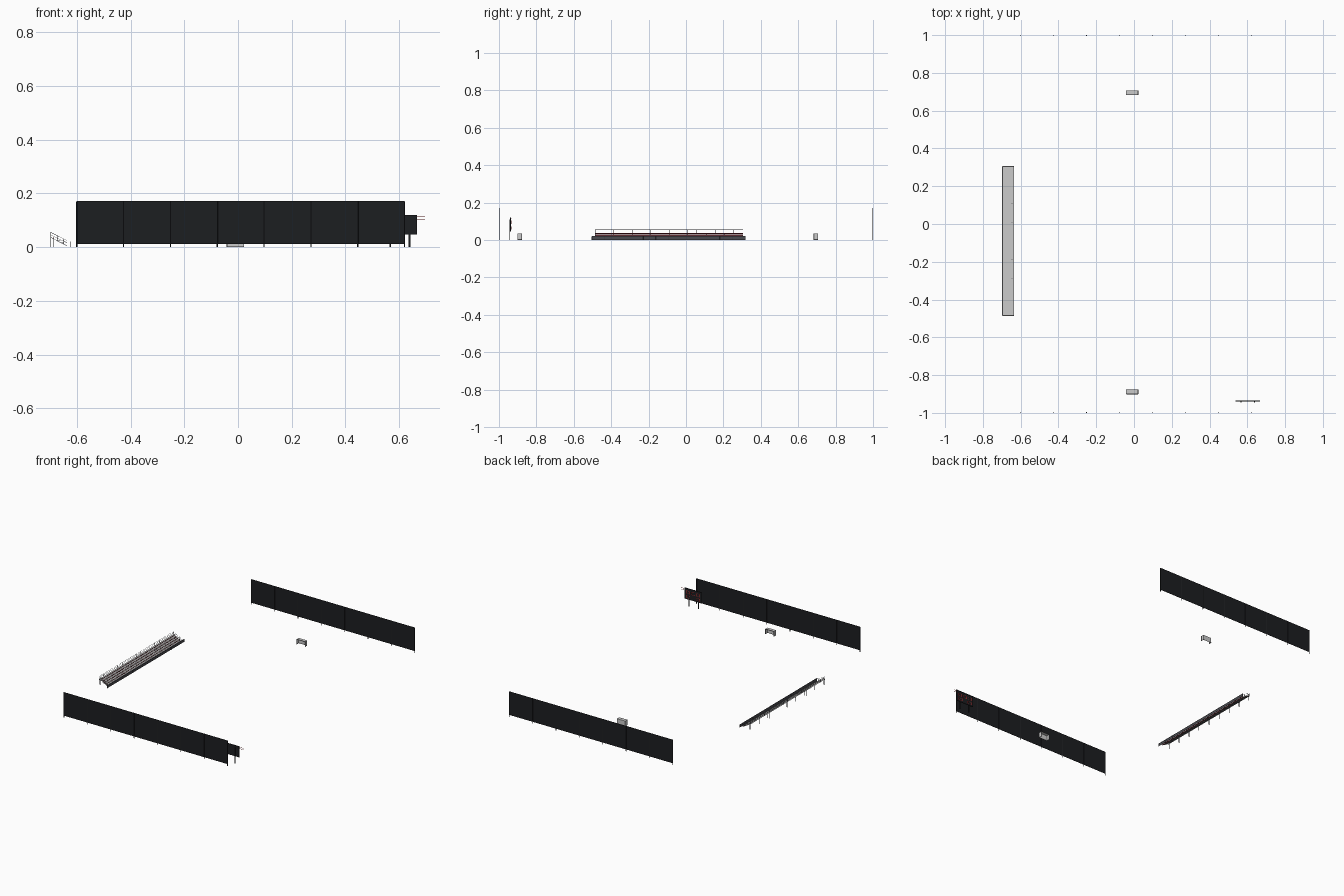
import bpy, bmesh
from mathutils import Vector, Matrix

if "Cube" in bpy.data.objects:
    bpy.data.objects.remove(bpy.data.objects["Cube"])


def material(name, rgb):
    m = bpy.data.materials.new(name)
    m.diffuse_color = (*rgb, 1)
    m.use_nodes = True
    m.node_tree.nodes["Principled BSDF"].inputs["Base Color"].default_value = m.diffuse_color
    return m


BLACK = material("black", (0.012, 0.013, 0.015))
DARK = material("dark_grey", (0.07, 0.07, 0.08))
RED = material("dark_red", (0.22, 0.012, 0.02))
LIGHT_RED = material("light_red", (0.6, 0.03, 0.03))


def finish(name, bm, mat=None):
    me = bpy.data.meshes.new(name)
    bm.to_mesh(me)
    bm.free()
    ob = bpy.data.objects.new(name, me)
    bpy.context.collection.objects.link(ob)
    if mat:
        me.materials.append(mat)
    return ob


def add_box(bm, x0, x1, y0, y1, z0, z1):
    mat = Matrix.Translation(((x0 + x1) / 2, (y0 + y1) / 2, (z0 + z1) / 2))
    mat = mat @ Matrix.Diagonal((x1 - x0, y1 - y0, z1 - z0, 1))
    bmesh.ops.create_cube(bm, size=1, matrix=mat)


def boxes(name, dims, mat=None):
    bm = bmesh.new()
    for d in dims:
        add_box(bm, *d)
    return finish(name, bm, mat)


def rods(name, pairs, r, mat=None):
    bm = bmesh.new()
    for a, b in pairs:
        a, b = Vector(a), Vector(b)
        d = b - a
        m = Matrix.Translation((a + b) / 2) @ d.to_track_quat('Z', 'Y').to_matrix().to_4x4()
        bmesh.ops.create_cone(bm, cap_ends=True, segments=8, radius1=r, radius2=r,
                              depth=d.length, matrix=m)
    return finish(name, bm, mat)


# Tall fences at both ends of the pitch
FX0, FX1, FTOP = -0.60, 0.62, 0.17
for side, y in (("front", -0.998), ("back", 0.998)):
    boxes(side + "_fence_screen", [(FX0, FX1, y - 0.0004, y + 0.0004, 0.013, FTOP)], BLACK)
    xs = [FX0 + (FX1 - FX0) * i / 7 for i in range(8)]
    rods(side + "_fence_posts", [((x, y, 0), (x, y, FTOP)) for x in xs], 0.002, BLACK)
    rods(side + "_fence_rails", [((FX0, y, z), (FX1, y, z)) for z in (0.013, FTOP)],
         0.001, BLACK)

# Goals: open face towards the pitch, net panels on the other sides
GX0, GX1, GH = -0.041, 0.022, 0.035
for side, mouth, rear in (("front", -0.878, -0.901), ("back", 0.684, 0.706)):
    t = 0.0003
    lo, hi = min(mouth, rear), max(mouth, rear)
    boxes(side + "_goal_net", [
        (GX0, GX1, rear - t, rear + t, 0, GH),
        (GX0, GX1, lo, hi, GH - t, GH + t),
        (GX0 - t, GX0 + t, lo, hi, 0, GH),
        (GX1 - t, GX1 + t, lo, hi, 0, GH)])
    frame = [((GX0, mouth, GH), (GX1, mouth, GH)),
             ((GX0, rear, 0.001), (GX1, rear, 0.001))]
    for x in (GX0, GX1):
        frame += [((x, mouth, 0), (x, mouth, GH)),
                  ((x, mouth, 0.001), (x, rear, 0.001))]
    rods(side + "_goal_frame", frame, 0.001, DARK)

# Grandstand: thin treads with red risers
SY0, SY1, ROWS = -0.485, 0.305, 5
X0, W, Z0, RISE = -0.636, 0.0122, 0.010, 0.007
treads, risers = [], []
for i in range(ROWS):
    x, z = X0 - i * W, Z0 + i * RISE
    treads.append((x - W, x, SY0, SY1, z - 0.001, z))
    risers.append((x - 0.0009, x - 0.0004, SY0 + 0.001, SY1 - 0.001, z - RISE * 0.8, z - 0.001))
boxes("stand_treads", treads)
boxes("stand_risers", risers, RED)

# Grandstand legs, sloping beams and rails
XB = X0 - ROWS * W
ZB = Z0 + (ROWS - 1) * RISE
N = 16
ys = [SY0 + (SY1 - SY0) * i / N for i in range(N + 1)]
rods("stand_back_posts", [((XB, y, ZB - 0.002), (XB, y, 0.055)) for y in ys], 0.0007, DARK)
rods("stand_legs", [((x, y, 0), (x, y, z)) for y in ys[::2]
                    for x, z in ((XB + 0.001, ZB), (XB + 0.011, ZB - 0.007))], 0.001, DARK)
rods("stand_beams", [((X0, y, 0.005), (XB, y, ZB - 0.002)) for y in ys[::2]], 0.0008, DARK)
rods("stand_back_rails", [((XB, SY0, z), (XB, SY1, z)) for z in (0.046, 0.055)], 0.0007, DARK)
side_rails = []
for y in (SY0, SY1):
    side_rails.append(((XB, y, 0.055), (X0, y, 0.024)))
    side_rails.append(((XB, y, 0.046), (X0, y, 0.016)))
    side_rails += [((X0 - k * W, y, Z0 + k * RISE - 0.006),
                    (X0 - k * W, y, 0.024 + k * 0.0062)) for k in range(ROWS)]
rods("stand_side_rails", side_rails, 0.0006, DARK)

# Low barrier in front of the stand
BX, BY0, BY1 = -0.625, -0.503, 0.318
boxes("barrier_panel", [(BX - 0.0004, BX + 0.0004, BY0, BY1, 0.001, 0.019)], DARK)
rods("barrier_posts", [((BX, BY0 + (BY1 - BY0) * i / 12, 0),
                        (BX, BY0 + (BY1 - BY0) * i / 12, 0.02)) for i in range(13)],
     0.001, DARK)
rods("barrier_rail", [((BX, BY0, 0.02), (BX, BY1, 0.02))], 0.001, DARK)

# Scoreboard facing the pitch, on two legs
boxes("scoreboard_panel", [(0.537, 0.667, -0.940, -0.935, 0.047, 0.12)], BLACK)
boxes("scoreboard_legs", [(x - 0.003, x + 0.003, -0.945, -0.940, 0, 0.11)
                          for x in (0.566, 0.638)], BLACK)
windows = []
for x0, x1, z0, z1 in ((0.55, 0.575, 0.085, 0.105), (0.587, 0.617, 0.085, 0.105),
                       (0.629, 0.654, 0.085, 0.105), (0.55, 0.58, 0.056, 0.073),
                       (0.624, 0.654, 0.056, 0.073)):
    b, y0, y1 = 0.0018, -0.935, -0.9343
    windows += [(x0, x1, y0, y1, z0, z0 + b), (x0, x1, y0, y1, z1 - b, z1),
                (x0, x0 + b, y0, y1, z0, z1), (x1 - b, x1, y0, y1, z0, z1)]
boxes("scoreboard_display_frames", windows, LIGHT_RED)
boxes("scoreboard_side_light", [(0.667, 0.695, -0.9348, -0.9343, z, z + 0.002)
                                for z in (0.103, 0.113)], LIGHT_RED)
